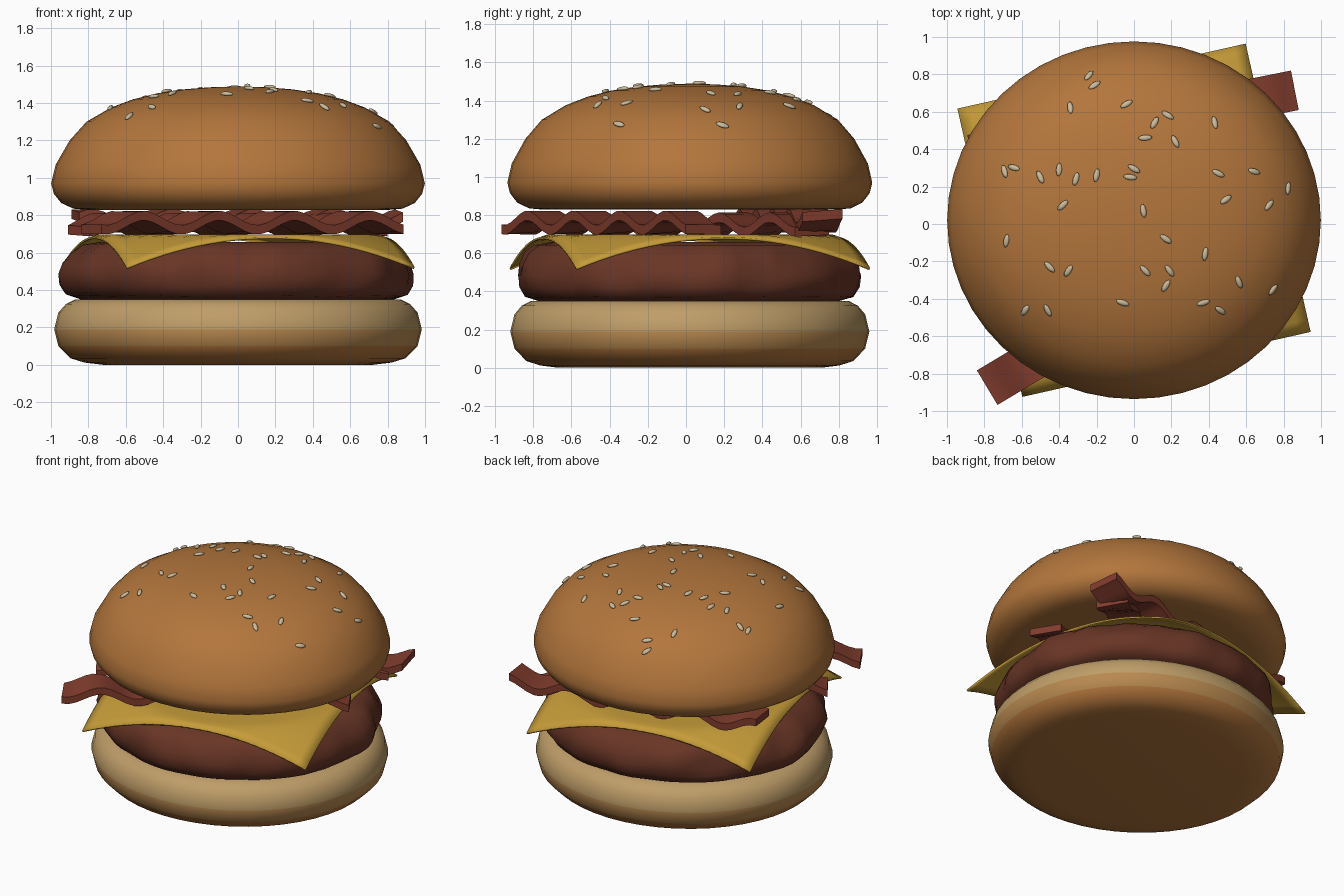
import bpy, bmesh, math, random
from mathutils import Vector, Matrix, noise

if "Cube" in bpy.data.objects:
    bpy.data.objects.remove(bpy.data.objects["Cube"])

random.seed(4)
CY = 0.02       # bun centre in y
SY = 0.957      # buns are slightly narrower in y


def material(name, rgb):
    m = bpy.data.materials.new(name)
    m.diffuse_color = (*rgb, 1)
    m.use_nodes = True
    m.node_tree.nodes["Principled BSDF"].inputs["Base Color"].default_value = m.diffuse_color
    return m


def finish(bm, name, mats, angle=50):
    bmesh.ops.recalc_face_normals(bm, faces=bm.faces)
    me = bpy.data.meshes.new(name)
    bm.to_mesh(me)
    bm.free()
    ob = bpy.data.objects.new(name, me)
    bpy.context.collection.objects.link(ob)
    for m in mats:
        me.materials.append(m)
    bpy.ops.object.select_all(action='DESELECT')
    ob.select_set(True)
    bpy.context.view_layer.objects.active = ob
    bpy.ops.object.shade_smooth_by_angle(angle=math.radians(angle))
    return ob


def lathe(profile, n=48, bump=0.0):
    """Revolve (radius, z) points; bump adds irregular relief."""
    bm = bmesh.new()
    rings = []
    for r, z in profile:
        ring = []
        for i in range(n):
            a = math.tau * i / n
            d = Vector((math.cos(a), math.sin(a), 0))
            k = bump * noise.noise(Vector((d.x * 4.5, d.y * 4.5, z * 5)))
            ring.append(bm.verts.new((d.x * (r + k), d.y * (r + k) * SY + CY, z + k * 0.25 * (0.36 < z < 0.64))))
        rings.append(ring)
    for lo, hi in zip(rings, rings[1:]):
        for i in range(n):
            j = (i + 1) % n
            bm.faces.new((lo[i], lo[j], hi[j], hi[i]))
    bm.faces.new(rings[0][::-1])
    bm.faces.new(rings[-1])
    return bm


crust = material("crust", (0.45, 0.18, 0.045))
mid = material("crust_light", (0.48, 0.25, 0.08))
crumb = material("crumb", (0.52, 0.34, 0.14))
meat = material("meat", (0.14, 0.036, 0.019))
cheese_mat = material("cheese", (0.56, 0.33, 0.04))
bacon_mat = material("bacon", (0.22, 0.045, 0.026))
seed_mat = material("seed", (0.6, 0.5, 0.33))

# bottom bun, browned towards the base
bm = lathe([(0.72, 0), (0.82, 0.012), (0.895, 0.035), (0.96, 0.10), (0.983, 0.19),
            (0.96, 0.28), (0.92, 0.325), (0.87, 0.35)])
for f in bm.faces:
    z = f.calc_center_median().z
    f.material_index = 0 if z < 0.09 else 1 if z < 0.16 else 2
finish(bm, "bottom_bun", [crust, mid, crumb])

# patty with a lumpy rim
bm = lathe([(0.82, 0.35), (0.895, 0.37), (0.925, 0.42), (0.935, 0.48), (0.92, 0.54),
            (0.885, 0.60), (0.83, 0.642), (0.74, 0.658)], 64, 0.045)
finish(bm, "patty", [meat], 70)

# cheese slice, corners drooping past the patty
bm = bmesh.new()
bmesh.ops.create_grid(bm, x_segments=24, y_segments=24, size=0.79)
for v in bm.verts:
    v.co = Matrix.Rotation(math.radians(12.7), 3, 'Z') @ v.co
    over = max(0, v.co.length - 0.76)
    v.co.z = 0.697 - 0.40 * over - 0.25 * over ** 2
    v.co.y += CY
ob = finish(bm, "cheese_slice", [cheese_mat])
mod = ob.modifiers.new("thickness", 'SOLIDIFY')
mod.thickness = 0.012


# wavy bacon strips
def bacon(name, start, end, z, phase, waves=4, width=0.215, thick=0.05, amp=0.038):
    bm = bmesh.new()
    a, b = Vector((*start, 0)), Vector((*end, 0))
    d = (b - a).normalized()
    side = Vector((-d.y, d.x, 0)) * width / 2
    n = 40
    prev = None
    for i in range(n + 1):
        t = i / n
        w = math.tau * waves * t + phase
        zs = [z + amp * math.sin(w + s * 0.35) for s in (-1, 1)]
        c = a.lerp(b, t)
        up = Vector((0, 0, thick / 2))
        p = [c - side + Vector((0, 0, zs[0])), c + side + Vector((0, 0, zs[1]))]
        cur = [bm.verts.new(q) for q in (p[0] - up, p[1] - up, p[1] + up, p[0] + up)]
        if prev:
            for k in range(4):
                m = (k + 1) % 4
                bm.faces.new((prev[k], prev[m], cur[m], cur[k]))
        else:
            bm.faces.new(cur)
        prev = cur
    bm.faces.new(prev)
    finish(bm, name, [bacon_mat], 40)


bacon("bacon_front", (-0.785, -0.875), (0.83, 0.09), 0.76, -1.6)
bacon("bacon_middle", (-0.85, -0.40), (0.74, 0.66), 0.75, -1.2)
bacon("bacon_back", (-0.87, 0.37), (0.86, 0.715), 0.77, 0.9)

# top bun
dome = [(0.80, 0.828), (0.88, 0.835), (0.945, 0.865), (0.985, 0.915), (0.999, 0.97), (0.975, 1.07),
        (0.90, 1.20), (0.81, 1.30), (0.68, 1.375), (0.56, 1.42), (0.43, 1.452),
        (0.29, 1.473), (0.15, 1.484), (0.02, 1.488)]
finish(lathe(dome), "top_bun", [crust])

# sesame seeds resting on the dome
spots = [(-.24, .79), (-.21, .74), (-.34, .62), (-.04, .64), (.06, .46), (.11, .54), (.18, .58),
         (.22, .44), (.43, .54), (-.69, .28), (-.64, .30), (-.50, .25), (-.40, .29), (-.31, .24),
         (-.20, .26), (-.02, .25), (0, .295), (-.38, .10), (.05, .07), (.45, .27), (.64, .28),
         (.49, .13), (.72, .10), (.82, .19), (-.68, -.09), (-.45, -.23), (-.35, -.25), (.06, -.25),
         (.19, -.25), (.17, -.33), (.17, -.08), (.38, -.16), (-.06, -.42), (.37, -.42), (.46, -.46),
         (.56, -.31), (.74, -.35), (-.58, -.46), (-.46, -.46)]
bm = bmesh.new()
for x, y in spots:
    r = math.hypot(x, (y - CY) / SY)
    for (r0, z0), (r1, z1) in zip(dome[4:], dome[5:]):
        if r1 <= r <= r0:
            t = (r - r1) / (r0 - r1)
            z = z1 + (z0 - z1) * t
            slope = (z1 - z0) / (r0 - r1)
            break
    normal = Vector((x / r * slope, (y - CY) / r * slope, 1)).normalized()
    turn = normal.to_track_quat('Z', 'Y').to_matrix().to_4x4()
    mat = (Matrix.Translation(Vector((x, y, z)) + normal * 0.006) @ turn
           @ Matrix.Rotation(random.uniform(0, math.pi), 4, 'Z')
           @ Matrix.Diagonal((0.037, 0.016, 0.011, 1)))
    bmesh.ops.create_uvsphere(bm, u_segments=10, v_segments=6, radius=1, matrix=mat)
finish(bm, "sesame_seeds", [seed_mat], 80)
